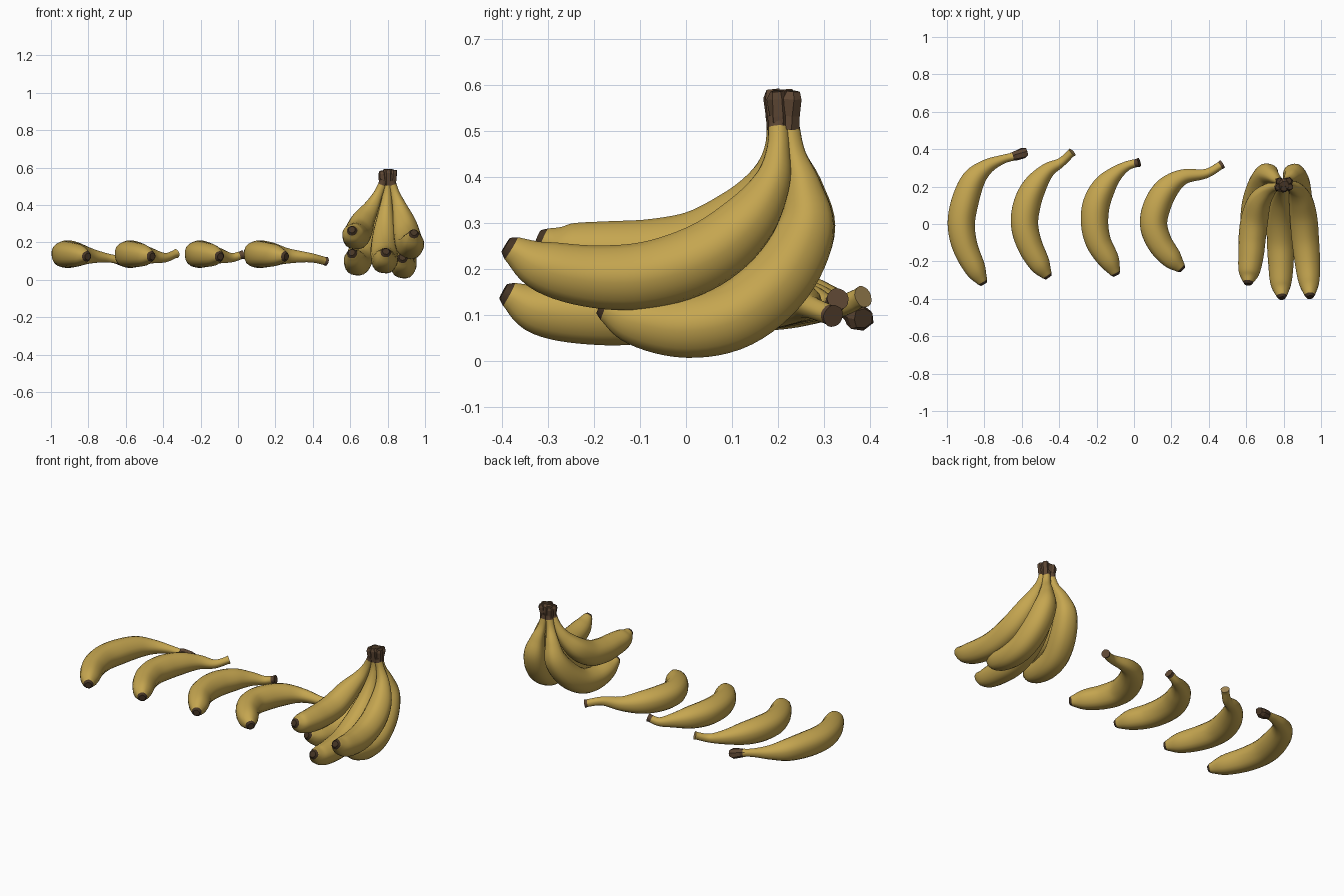
import bpy, bmesh, math, random
from mathutils import Vector

random.seed(4)
cube = bpy.data.objects.get("Cube")
if cube:
    bpy.data.objects.remove(cube)


def material(name, rgb):
    m = bpy.data.materials.new(name)
    m.use_nodes = True
    m.diffuse_color = (*rgb, 1)
    m.node_tree.nodes["Principled BSDF"].inputs["Base Color"].default_value = (*rgb, 1)
    return m


PALETTE = [
    material("banana yellow", (0.56, 0.38, 0.08)),
    material("tip dark brown", (0.06, 0.035, 0.018)),
    material("stem brown", (0.11, 0.062, 0.033)),
    material("cut stem tan", (0.36, 0.24, 0.09)),
]
YELLOW, DARK, BROWN, TAN = range(4)


def spline(points, steps):
    """Catmull-Rom samples through points of any dimension."""
    pts = [2 * points[0] - points[1], *points, 2 * points[-1] - points[-2]]
    out = []
    for a, b, c, d in zip(pts, pts[1:], pts[2:], pts[3:]):
        for i in range(steps):
            t = i / steps
            out.append(b + (c - a) * (t / 2) + (2 * a - 5 * b + 4 * c - d) * (t * t / 2)
                       + (3 * b - a - 3 * c + d) * (t ** 3 / 2))
    return out + [points[-1]]


def sweep(name, path, radii, sides, colour, ridge=0.0, jitter=0.0, smooth=True):
    """Skin rings along a path; colour(i) gives the material of band i, -1 is the end cap."""
    bm = bmesh.new()
    rings, side = [], Vector((0.13, 0.21, 0.97))
    for i, (p, r) in enumerate(zip(path, radii)):
        axis = (path[min(i + 1, len(path) - 1)] - path[max(i - 1, 0)]).normalized()
        side = (side - axis * side.dot(axis)).normalized()
        up = axis.cross(side)
        ring = []
        for k in range(sides):
            a = math.tau * k / sides
            rr = r * (1 + ridge * math.cos(5 * a) + random.uniform(-jitter, jitter))
            ring.append(bm.verts.new(p + rr * (math.cos(a) * side + math.sin(a) * up)))
        rings.append(ring)
    for i, (lo, hi) in enumerate(zip(rings, rings[1:])):
        for k in range(sides):
            n = (k + 1) % sides
            bm.faces.new((lo[k], lo[n], hi[n], hi[k])).material_index = colour(i)
    bm.faces.new(rings[0][::-1]).material_index = colour(0)
    bm.faces.new(rings[-1]).material_index = colour(-1)
    bmesh.ops.recalc_face_normals(bm, faces=bm.faces)
    mesh = bpy.data.meshes.new(name)
    bm.to_mesh(mesh)
    bm.free()
    for m in PALETTE:
        mesh.materials.append(m)
    ob = bpy.data.objects.new(name, mesh)
    bpy.context.collection.objects.link(ob)
    if smooth:
        bpy.ops.object.select_all(action="DESELECT")
        ob.select_set(True)
        bpy.context.view_layer.objects.active = ob
        bpy.ops.object.shade_smooth_by_angle(angle=math.radians(50))
    return ob


# Thickness from blossom tip, through the belly, to the neck
GIRTH = [0.028, 0.056, 0.068, 0.073, 0.073, 0.063, 0.041, 0.025, 0.021]
STEPS = 6


def banana(name, points, brown_bands=0, cap=BROWN):
    pts = [Vector(p) for p in points]
    path = spline(pts, STEPS)
    radii = [v.x for v in spline([Vector((g, 0, 0)) for g in GIRTH], STEPS)]
    # Short dark nub on the blossom end
    back = (path[0] - path[1]).normalized()
    path = [path[0] + back * 0.014, path[0] + back * 0.006] + path
    radii = [0.018, 0.024] + radii
    radii[-1] *= 1.15
    last = len(path) - 1

    def colour(i):
        if i < 0:
            return cap
        if i < 2:
            return DARK
        return BROWN if i >= last - brown_bands else YELLOW

    return sweep(name, path, radii, 20, colour, ridge=0.022)


def stub(name, a, b, r_start, r_end, sides=7):
    a, b = Vector(a), Vector(b)
    path = [a.lerp(b, t) for t in (0, 0.35, 0.8, 1)]
    radii = [r_start, (r_start + r_end) / 2, r_end, r_end * 0.7]
    return sweep(name, path, radii, sides, lambda i: DARK if i < 0 else BROWN,
                 jitter=0.14, smooth=False)


# Four loose bananas lying in a row
HEIGHTS = [0.125, 0.13, 0.134, 0.136, 0.136, 0.134, 0.127, 0.118]


def loose(name, plan, end_z, **kw):
    return banana(name, [(x, y, z) for (x, y), z in zip(plan, HEIGHTS + [end_z])], **kw)


loose("loose_banana_1", [(-.81, -.31), (-.85, -.24), (-.905, -.12), (-.925, 0), (-.905, .12),
                         (-.86, .235), (-.79, .305), (-.71, .343), (-.65, .36)], 0.108)
stub("loose_banana_1_stem", (-.665, .357, .11), (-.573, .384, .092), 0.021, 0.031)
loose("loose_banana_2", [(-.465, -.275), (-.505, -.215), (-.56, -.11), (-.587, 0), (-.572, .11),
                         (-.53, .205), (-.465, .285), (-.39, .33), (-.33, .385)], 0.14, cap=TAN)
loose("loose_banana_3", [(-.1, -.262), (-.135, -.195), (-.19, -.1), (-.212, 0), (-.203, .105),
                         (-.16, .2), (-.1, .268), (-.035, .312), (.028, .33)], 0.135, brown_bands=2)
loose("loose_banana_4", [(.25, -.235), (.2, -.185), (.135, -.1), (.103, 0), (.125, .105),
                         (.18, .195), (.265, .253), (.385, .27), (.472, .32)], 0.098, brown_bands=1)

# Bunch of five hanging from one crown
banana("bunch_upper_right", [(.61, -.31, .262), (.615, -.26, .243), (.625, -.17, .235),
                             (.632, -.07, .235), (.645, .03, .255), (.67, .12, .315),
                             (.715, .175, .39), (.75, .195, .46), (.78, .197, .53)], 2)
banana("bunch_upper_left", [(.94, -.38, .245), (.935, -.31, .205), (.926, -.2, .183),
                            (.915, -.08, .187), (.905, .04, .228), (.89, .13, .3),
                            (.865, .185, .385), (.84, .2, .46), (.82, .2, .53)], 2)
banana("bunch_lower_middle", [(.79, -.385, .145), (.785, -.32, .113), (.785, -.21, .103),
                              (.783, -.09, .113), (.782, .03, .165), (.785, .125, .25),
                              (.79, .18, .355), (.797, .2, .45), (.8, .2, .53)], 1)
banana("bunch_lower_left", [(.88, -.175, .115), (.882, -.11, .09), (.885, 0, .074),
                            (.88, .11, .1), (.87, .205, .18), (.857, .26, .285),
                            (.842, .255, .375), (.825, .235, .45), (.812, .222, .53)], 2)
banana("bunch_lower_right", [(.61, -.185, .14), (.622, -.11, .107), (.635, 0, .09),
                             (.65, .11, .112), (.68, .205, .187), (.71, .262, .285),
                             (.735, .258, .375), (.765, .235, .45), (.785, .222, .53)], 2)

# Rough crown: one flared stub per neck around a central block
stub("crown_core", (.803, .21, .52), (.803, .205, .59), 0.03, 0.036, 8)
for i, (x, y) in enumerate([(-.03, -.012), (.032, -.01), (0, -.02), (-.025, .022), (.027, .022)]):
    stub(f"crown_stub_{i + 1}", (.802 + x * .7, .21 + y * .6, .505),
         (.802 + x, .208 + y, .583 + .004 * (i % 3)), 0.022, 0.023, 6)
